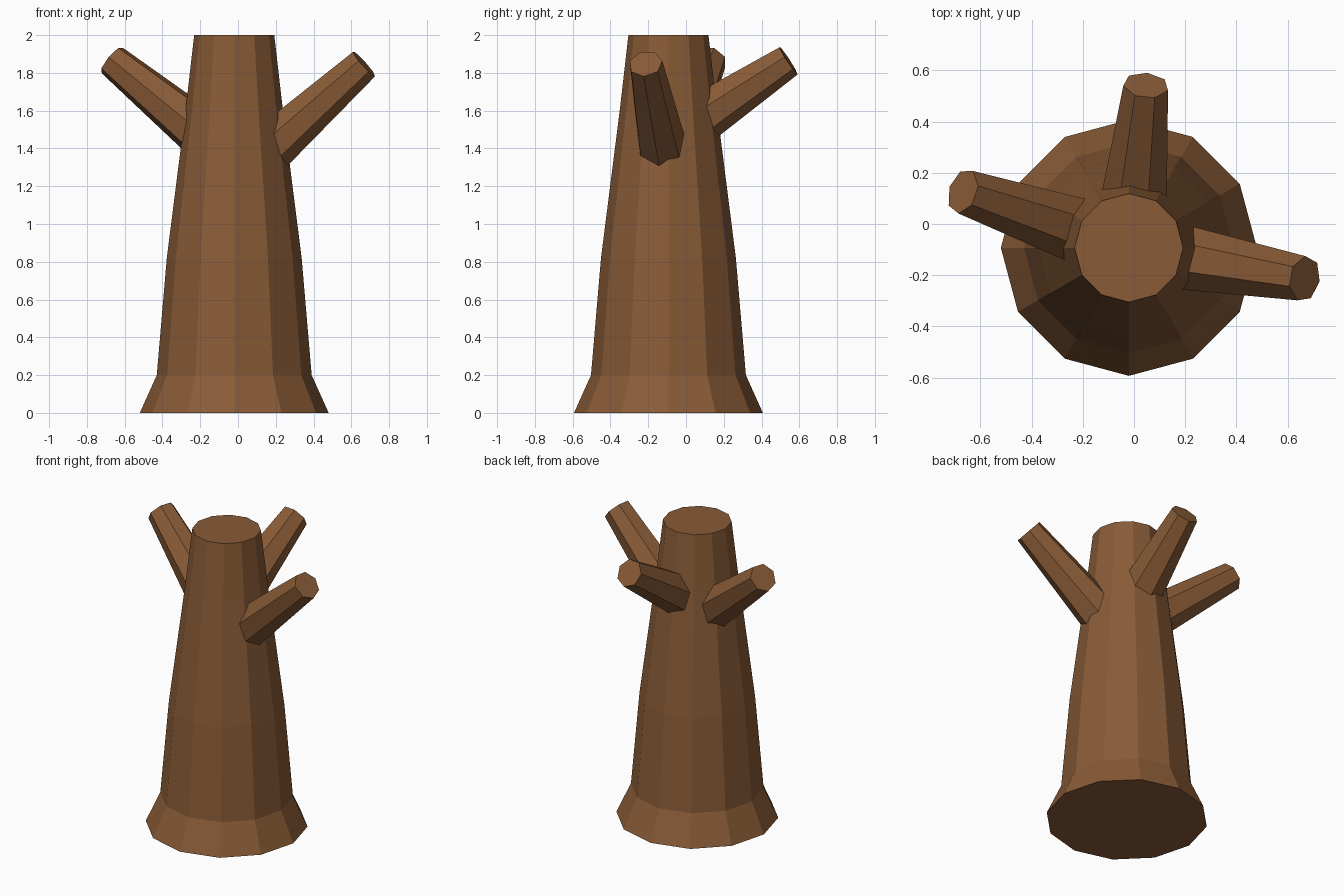
import bpy, bmesh, math
from mathutils import Vector, Matrix

if "Cube" in bpy.data.objects:
    bpy.data.objects.remove(bpy.data.objects["Cube"])

bark = bpy.data.materials.new("brown bark")
bark.diffuse_color = (0.25, 0.105, 0.038, 1)
bark.use_nodes = True
bark.node_tree.nodes["Principled BSDF"].inputs["Base Color"].default_value = bark.diffuse_color
CENTRE = Vector((-0.02, -0.093, 0))


def lathe(name, rings, sides, matrix, phase=0.0):
    """Closed flat-faced solid from (height, radius) rings along local z."""
    bm = bmesh.new()
    loops = []
    for z, r in rings:
        loops.append([bm.verts.new((r * math.cos(phase + math.tau * i / sides),
                                    r * math.sin(phase + math.tau * i / sides), z))
                      for i in range(sides)])
    for a, b in zip(loops, loops[1:]):
        for i in range(sides):
            j = (i + 1) % sides
            bm.faces.new((a[i], a[j], b[j], b[i]))
    bm.faces.new(loops[0][::-1])
    bm.faces.new(loops[-1])
    mesh = bpy.data.meshes.new(name)
    bm.to_mesh(mesh)
    bm.free()
    mesh.materials.append(bark)
    obj = bpy.data.objects.new(name, mesh)
    obj.matrix_world = matrix
    bpy.context.collection.objects.link(obj)


# Trunk with flared foot
lathe("trunk", [(0, 0.5), (0.2, 0.41), (0.82, 0.357), (1.6, 0.258), (2, 0.212)],
      12, Matrix.Translation(CENTRE))

# Tapered branch stubs: name, azimuth, elevation, height at trunk axis, reach
for name, az, el, z0, reach in (
        ("right_branch", -10, 41.5, 1.232, 0.697),
        ("back_branch", 84, 33.2, 1.449, 0.638),
        ("left_branch", 161.2, 37.8, 1.337, 0.685)):
    a, e = math.radians(az), math.radians(el)
    d = Vector((math.cos(a) * math.cos(e), math.sin(a) * math.cos(e), math.sin(e)))
    length = reach / math.cos(e)
    start = 0.15
    m = (Matrix.Translation(CENTRE + Vector((0, 0, z0)))
         @ Matrix.Rotation(a, 4, 'Z') @ Matrix.Rotation(math.pi / 2 - e, 4, 'Y'))
    lathe(name, [(start, 0.14), (length, 0.09)], 7, m)
